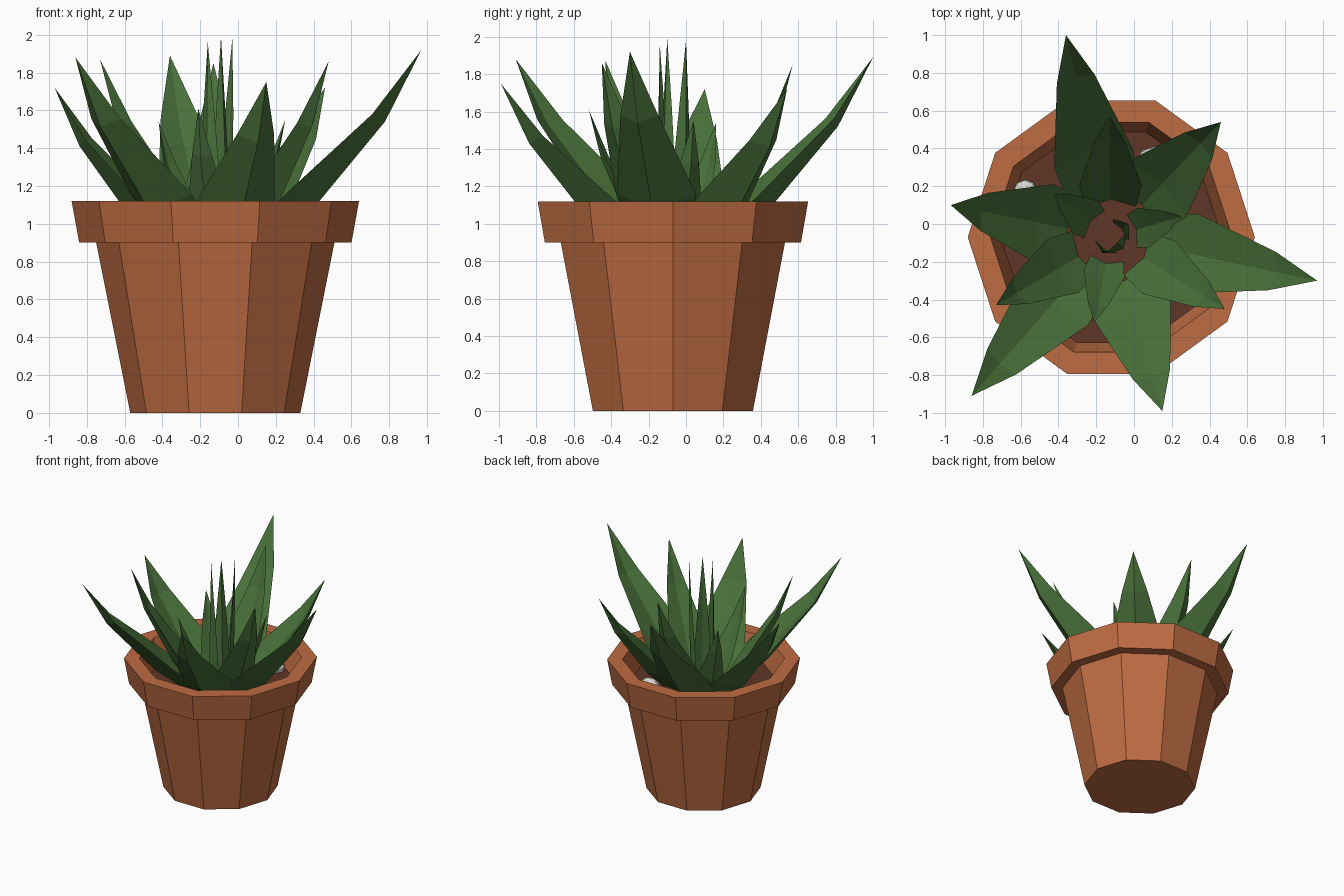
import bpy, bmesh, math
from mathutils import Vector

if "Cube" in bpy.data.objects:
    bpy.data.objects.remove(bpy.data.objects["Cube"], do_unlink=True)

CENTER = Vector((-0.12, -0.07, 0))
SOIL_Z = 0.92


def material(name, rgb):
    m = bpy.data.materials.new(name)
    m.use_nodes = True
    m.diffuse_color = (*rgb, 1)
    m.node_tree.nodes["Principled BSDF"].inputs["Base Color"].default_value = (*rgb, 1)
    return m


terracotta = material("terracotta", (0.52, 0.15, 0.055))
leaf_green = material("leaf green", (0.066, 0.165, 0.042))
soil_brown = material("soil brown", (0.115, 0.037, 0.02))
stone_white = material("stone white", (0.74, 0.74, 0.72))


def finish(bm, name, mat):
    bmesh.ops.recalc_face_normals(bm, faces=bm.faces)
    mesh = bpy.data.meshes.new(name)
    bm.to_mesh(mesh)
    bm.free()
    mesh.materials.append(mat)
    ob = bpy.data.objects.new(name, mesh)
    bpy.context.collection.objects.link(ob)
    return ob


def skin(bm, rings):
    """Join consecutive closed rings with quads."""
    for a, b in zip(rings, rings[1:]):
        n = len(a)
        for i in range(n):
            j = (i + 1) % n
            bm.faces.new((a[i], a[j], b[j], b[i]))


def turned(name, profile, mat, sides=10):
    """Ten-sided turned solid from (radius, height) pairs."""
    bm = bmesh.new()
    rings = []
    for r, z in profile:
        angles = [math.tau * i / sides for i in range(sides)]
        rings.append([bm.verts.new(CENTER + Vector((r * math.cos(a), r * math.sin(a), z)))
                      for a in angles])
    skin(bm, rings)
    bm.faces.new(rings[0])
    bm.faces.new(rings[-1])
    return finish(bm, name, mat)


# Pot with overhanging rim, and the soil inside it
turned("pot", [(0.45, 0), (0.63, 0.9), (0.72, 0.9), (0.76, 1.12), (0.64, 1.12), (0.575, 0.88)],
       terracotta)
turned("soil", [(0.57, SOIL_Z - 0.03), (0.588, SOIL_Z)], soil_brown)

# Leaf outline: fraction outward, fraction upward, fraction of full width
STATIONS = [(0, 0, 0.8), (0.28, 0.22, 1), (0.75, 0.65, 0.48)]


def leaf(name, tip, base_radius, width):
    """Channelled leaf with a keel, rising from the soil to its tip."""
    tip = Vector(tip)
    out = Vector((tip.x - CENTER.x, tip.y - CENTER.y, 0)).normalized()
    side = Vector((-out.y, out.x, 0))
    base = CENTER + out * base_radius + Vector((0, 0, SOIL_Z - 0.02))
    span = tip - base
    up = side.cross(span).normalized()
    if up.dot(out) > 0:
        up = -up
    flat = Vector((span.x, span.y, 0))
    bm = bmesh.new()
    rings = []
    for h, v, w in STATIONS:
        p = base + flat * h + Vector((0, 0, span.z * v))
        w *= width
        rings.append([bm.verts.new(q) for q in (
            p + side * w / 2 + up * w * 0.13, p,
            p - side * w / 2 + up * w * 0.13, p - up * w * 0.17)])
    skin(bm, rings)
    bm.faces.new(rings[0])
    point = bm.verts.new(tip)
    last = rings[-1]
    for i in range(4):
        bm.faces.new((last[i], last[(i + 1) % 4], point))
    return finish(bm, name, leaf_green)


# Rosette: each ring has a base radius, a leaf width and its leaf tips
ROSETTE = {
    "outer_leaf": (0.22, 0.43, [(-0.36, 1.0, 1.89), (0.46, 0.54, 1.72), (0.97, -0.3, 1.92),
                                (0.15, -0.99, 1.75), (-0.86, -0.91, 1.88), (-0.97, 0.1, 1.72)]),
    "middle_leaf": (0.19, 0.33, [(0.48, -0.45, 1.86), (-0.13, 0.57, 1.85), (-0.73, -0.43, 1.87)]),
    "inner_leaf": (0.13, 0.22, [(-0.21, -0.52, 1.61), (0.25, 0.04, 1.55), (-0.42, 0.16, 1.54)]),
    "heart_leaf": (0.07, 0.14, [(-0.16, -0.14, 1.96), (-0.09, -0.1, 1.99), (-0.03, 0.0, 1.98)]),
}
for ring, (radius, width, tips) in ROSETTE.items():
    for n, tip in enumerate(tips, 1):
        leaf(f"{ring}_{n}", tip, radius, width)


# Pebbles on the soil
def pebble(name, location, size):
    bm = bmesh.new()
    bmesh.ops.create_uvsphere(bm, u_segments=8, v_segments=6, radius=1)
    bmesh.ops.scale(bm, vec=size, verts=bm.verts)
    bmesh.ops.translate(bm, vec=location, verts=bm.verts)
    finish(bm, name, stone_white)


pebble("small_pebble", (-0.575, 0.17, 0.95), (0.065, 0.065, 0.065))
pebble("large_pebble", (0.11, 0.34, 0.96), (0.095, 0.07, 0.085))
